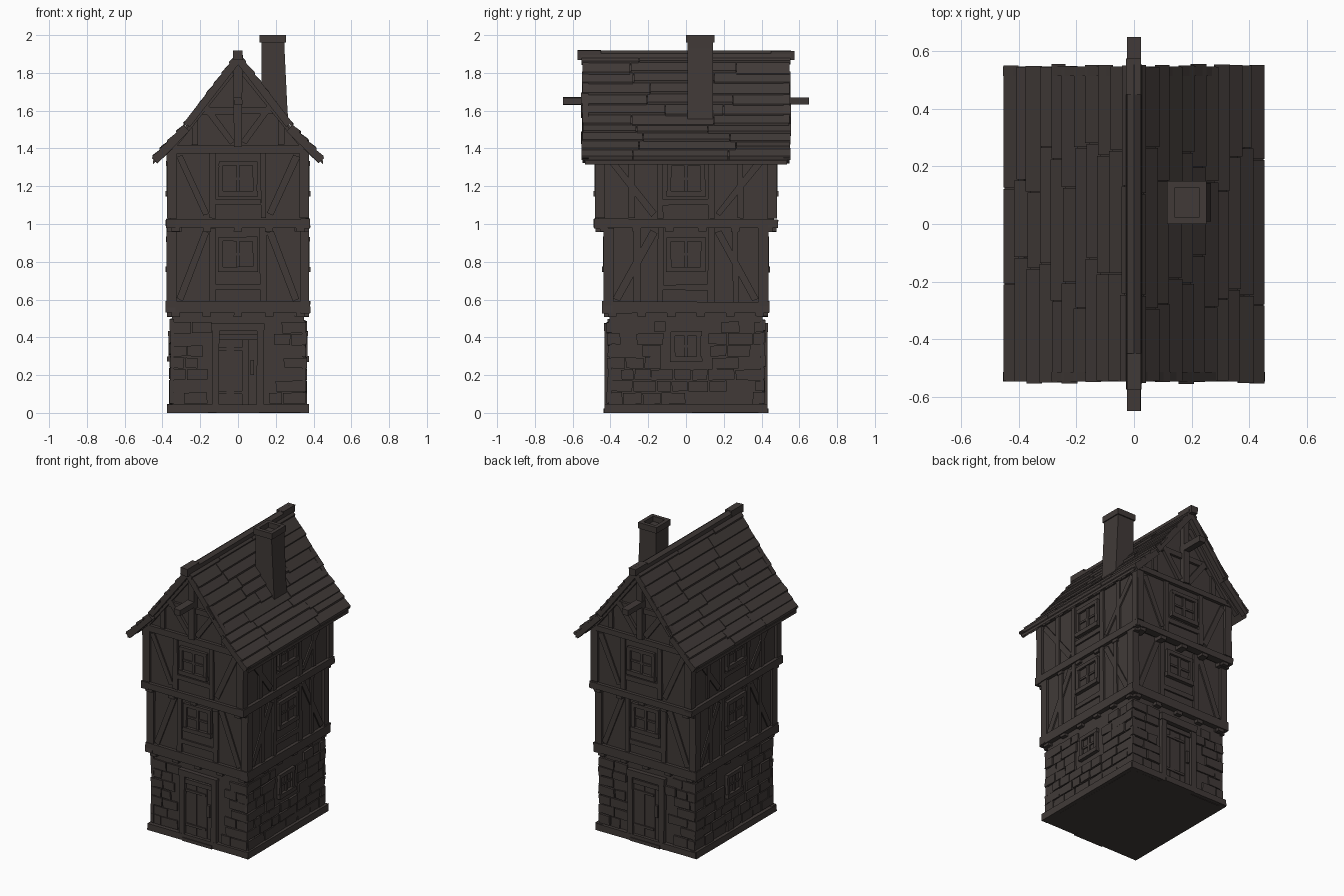
import bpy, bmesh, math, random
from mathutils import Vector, Matrix

if "Cube" in bpy.data.objects:
    bpy.data.objects.remove(bpy.data.objects["Cube"])

random.seed(7)
wood = bpy.data.materials.new("dark_brown")
wood.diffuse_color = (0.052, 0.042, 0.039, 1)
wood.use_nodes = True
wood.node_tree.nodes["Principled BSDF"].inputs["Base Color"].default_value = wood.diffuse_color
parts = {}
FRONT, RIGHT, BACK, LEFT = range(4)


def jit(a):
    return random.uniform(-a, a)


def prism(name, pts, d0, d1, side, wob=0.0):
    """Extrude a (u, z) outline between outward distances d0 and d1 on one side of the house."""
    bm = parts.setdefault(name, bmesh.new())
    rot = Matrix.Rotation(side * math.pi / 2, 3, 'Z')
    pts = [(u + jit(wob), z + jit(wob)) for u, z in pts]
    a, b = [[bm.verts.new(rot @ Vector((u, -d, z))) for u, z in pts] for d in (d0, d1)]
    bm.faces.new(a)
    bm.faces.new(b[::-1])
    for i in range(len(pts)):
        j = (i + 1) % len(pts)
        bm.faces.new((a[i], b[i], b[j], a[j]))


def box(name, u0, u1, z0, z1, d0, d1, side, wob=0.0):
    prism(name, [(u0, z0), (u1, z0), (u1, z1), (u0, z1)], d0, d1, side, wob)


def bar(name, p, q, w, d0, d1, side, wob=0.0):
    """Straight timber of width w from p to q in the wall plane."""
    p, q = Vector(p), Vector(q)
    n = (q - p).normalized() * w / 2
    n = Vector((-n.y, n.x))
    prism(name, [p - n, q - n, q + n, p + n], d0, d1, side, wob)


def window(name, z0, z1, hw, d, side):
    """Framed window with a sill and crossed glazing bars."""
    zm = (z0 + z1) / 2
    box(name + "_pane", -hw, hw, z0, z1, d - 0.01, d + 0.002, side)
    for s in (-1, 1):
        bar(name, (s * hw, z0), (s * hw, z1), 0.024, d - 0.01, d + 0.017, side, 0.002)
    bar(name, (-hw - 0.012, z1), (hw + 0.012, z1), 0.024, d - 0.01, d + 0.018, side, 0.002)
    bar(name, (-hw - 0.015, z0), (hw + 0.015, z0), 0.028, d - 0.01, d + 0.023, side, 0.002)
    bar(name, (0, z0), (0, z1), 0.018, d, d + 0.012, side)
    bar(name, (-hw, zm), (hw, zm), 0.014, d, d + 0.009, side)


# half extents of each storey: (x, y, bottom, top)
stone = (0.35, 0.405, 0.0, 0.54)
lower = (0.36, 0.42, 0.54, 0.99)
upper = (0.36, 0.465, 0.99, 1.42)
for nm, (hx, hy, z0, z1) in (("stone_walls", stone), ("lower_walls", lower), ("upper_walls", upper)):
    box(nm, -hx, hx, z0, z1, -hy, hy, FRONT)

# ground floor masonry: plinth and irregular stones on every side
for side in range(4):
    end = side % 2 == 0
    w, d = (0.35, 0.405) if end else (0.405, 0.35)
    box("plinth", -w - 0.022, w + 0.022, 0, 0.045, d - 0.02, d + 0.027, side, 0.004)
    z = 0.045
    for row in range(7):
        h = random.uniform(0.06, 0.068)
        u = -w - 0.012
        while u < w:
            L = random.uniform(0.07, 0.15)
            e = min(u + L, w + 0.012)
            if w + 0.012 - e < 0.04:
                e = w + 0.012
            door = end and e > -0.13 and u < 0.13
            glass = not end and e > -0.09 and u < 0.09 and z + h > 0.26 and z < 0.44
            if not door and not glass:
                box("wall_stones", u + 0.003, e - 0.003, z + 0.003, z + h - 0.003,
                    d - 0.01, d + random.uniform(0.006, 0.016), side, 0.003)
            u = e + 0.0001
            if e >= w:
                break
        z += h

# plank doors with frame, hinges and ring handle
for side in (FRONT, BACK):
    d = 0.405
    for i in range(5):
        box("door_planks", -0.10 + i * 0.04, -0.062 + i * 0.04, 0.02, 0.40, d - 0.01, d + 0.006 + jit(0.003), side)
    for s in (-1, 1):
        box("door_frame", s * 0.118 - 0.018, s * 0.118 + 0.018, 0, 0.44, d - 0.01, d + 0.026, side, 0.003)
    box("door_frame", -0.14, 0.14, 0.43, 0.475, d - 0.01, d + 0.03, side, 0.003)
    bar("door_frame", (-0.10, 0.40), (0.10, 0.40), 0.03, d, d + 0.018, side)
    box("door_step", -0.11, 0.11, 0, 0.022, d, d + 0.033, side)
    for z in (0.10, 0.33):
        box("door_hinge", -0.10, 0.05, z, z + 0.016, d, d + 0.014, side)
    box("door_handle", 0.065, 0.085, 0.20, 0.28, d, d + 0.022, side)

# ground floor side windows
for side in (RIGHT, LEFT):
    window("stone_window", 0.285, 0.42, 0.07, 0.352, side)


def framed_wall(z0, z1, w, d, side, lean):
    """Posts, rails, braces and window of one half-timbered wall."""
    o = d + 0.013
    for s in (-1, 1):
        box("corner_post", s * (w - 0.01) - 0.025, s * (w - 0.01) + 0.025, z0, z1, d - 0.02, o + 0.004, side, 0.003)
        bar("wall_stud", (s * 0.135, z0), (s * 0.135, z1), 0.034, d - 0.01, o, side, 0.004)
        a, b = (0.17, w - 0.05) if lean else (w - 0.05, 0.17)
        bar("wall_brace", (s * b, z0 + 0.02), (s * a, z1 - 0.02), 0.036, d - 0.01, o - 0.004, side, 0.004)
        if side % 2:
            bar("wall_stud", (s * (w * 0.62), z0), (s * (w * 0.62), z1), 0.032, d - 0.01, o - 0.002, side, 0.004)
    window("timber_window", z1 - 0.22, z1 - 0.06, 0.09, d + 0.002, side)
    box("window_rail", -0.12, 0.12, z0 + 0.07, z0 + 0.10, d - 0.01, o - 0.002, side, 0.003)


for side in range(4):
    end = side % 2 == 0
    for (hx, hy, z0, z1), lean in ((lower, True), (upper, False)):
        w, d = (hx, hy) if end else (hy, hx)
        top = 0.98 if lean else 1.38
        framed_wall(z0 + 0.04, top, w, d, side, lean)
        # sill beam and projecting joist ends
        thick = 0.06 if lean else 0.045
        box("floor_beam", -w - 0.022, w + 0.022, z0 - 0.01, z0 - 0.01 + thick, d - 0.03, d + 0.022, side, 0.004)
        n = 5 if end else 6
        for i in range(n):
            u = (i / (n - 1) * 2 - 1) * (w - 0.03)
            box("joist_end", u - 0.022, u + 0.022, z0 - 0.03, z0, d - 0.06, d + 0.015, side, 0.002)
    w, d = (0.36, 0.465) if end else (0.465, 0.36)
    box("wall_plate", -w - 0.02, w + 0.02, 1.375, 1.415, d - 0.03, d + 0.022, side, 0.003)

# gables: infill, king post, struts, barge boards and hoist beam
PROFILE = [(0.0, 1.905), (0.27, 1.54), (0.45, 1.35)]
for side in (FRONT, BACK):
    prism("gable_wall", [(-0.37, 1.40), (0.37, 1.40), (0.26, 1.53), (0, 1.87), (-0.26, 1.53)], 0.43, 0.465, side)
    bar("king_post", (0, 1.41), (0, 1.90), 0.045, 0.45, 0.50, side, 0.003)
    bar("gable_tie", (-0.19, 1.60), (0.19, 1.60), 0.035, 0.45, 0.482, side, 0.003)
    box("hoist_beam", -0.022, 0.022, 1.63, 1.67, 0.45, 0.65, side, 0.003)
    box("ridge_end", -0.025, 0.025, 1.87, 1.92, 0.45, 0.575, side, 0.004)
    for s in (-1, 1):
        bar("gable_strut", (s * 0.03, 1.43), (s * 0.17, 1.62), 0.034, 0.45, 0.484, side, 0.003)
        bar("gable_strut", (s * 0.23, 1.42), (s * 0.23, 1.56), 0.032, 0.45, 0.48, side, 0.003)
        for p, q in zip(PROFILE, PROFILE[1:]):
            k = 0.98 if q[0] == 0.45 else 1
            bar("barge_board", (s * p[0], p[1] - 0.033), (s * q[0] * k, q[1] - 0.014), 0.04, 0.515, 0.548, side, 0.002)
        bar("verge_strut", (s * 0.35, 1.40), (s * 0.03, 1.80), 0.03, 0.45, 0.49, side, 0.003)

# roof deck following the bell-cast slope
outline = [(-x, z - 0.015) for x, z in PROFILE[::-1]] + [(x, z - 0.015) for x, z in PROFILE[1:]]
prism("roof_deck", outline + [(x, z - 0.02) for x, z in outline[::-1]], -0.535, 0.535, FRONT)


def roof_z(x):
    for (x0, z0), (x1, z1) in zip(PROFILE, PROFILE[1:]):
        if x <= x1 or x1 == 0.45:
            return z0 + (z1 - z0) * (x - x0) / (x1 - x0)


# overlapping roof planks in rows, each row broken into random lengths
ROWS = 11
for s in (-1, 1):
    for r in range(ROWS):
        x0, x1 = 0.45 * r / ROWS, 0.45 * (r + 1) / ROWS
        xa = max(x0 - 0.008, 0)
        cuts = [-0.552 + jit(0.006), random.uniform(-0.3, -0.1), random.uniform(0.1, 0.3), 0.552 + jit(0.006)]
        for a, b in zip(cuts, cuts[1:]):
            up, e = random.uniform(0.008, 0.015), jit(0.005) if r < ROWS - 1 else 0
            prism("roof_planks", [(s * xa, roof_z(xa) - 0.012), (s * (x1 + e), roof_z(x1 + e) - 0.010),
                                  (s * (x1 + e + 0.004), roof_z(x1 + e) + up), (s * xa, roof_z(xa) + 0.001)],
                  -b + 0.002, -a - 0.002, FRONT)
    # rafter tails under the eaves
    for i in range(9):
        y = -0.48 + i * 0.12
        bar("rafter_tail", (s * 0.34, roof_z(0.34) - 0.045), (s * 0.42, roof_z(0.42) - 0.036), 0.026,
            y - 0.016, y + 0.016, FRONT)
prism("ridge_board", [(-0.028, 1.875), (0, 1.90), (0.028, 1.875), (0.024, 1.902), (0, 1.918), (-0.024, 1.902)],
      -0.555, 0.555, FRONT)

# tapered chimney with hollow capping
prism("chimney_stack", [(0.122, 1.45), (0.275, 1.45), (0.262, 1.60), (0.246, 1.93), (0.124, 1.93)],
      -0.142, -0.008, FRONT)
box("chimney_cap", 0.115, 0.14, 1.96, 2.0, -0.15, 0, FRONT)
box("chimney_cap", 0.228, 0.253, 1.96, 2.0, -0.15, 0, FRONT)
box("chimney_cap", 0.139, 0.229, 1.96, 2.0, -0.025, 0, FRONT)
box("chimney_cap", 0.139, 0.229, 1.96, 2.0, -0.15, -0.125, FRONT)
box("chimney_neck", 0.124, 0.246, 1.925, 1.965, -0.142, -0.008, FRONT)

# turn every collected part into an object
for name, bm in parts.items():
    bmesh.ops.recalc_face_normals(bm, faces=bm.faces)
    for v in bm.verts:
        v.co.z = max(v.co.z, 0.0)
    mesh = bpy.data.meshes.new(name)
    bm.to_mesh(mesh)
    bm.free()
    mesh.materials.append(wood)
    bpy.context.collection.objects.link(bpy.data.objects.new(name, mesh))
